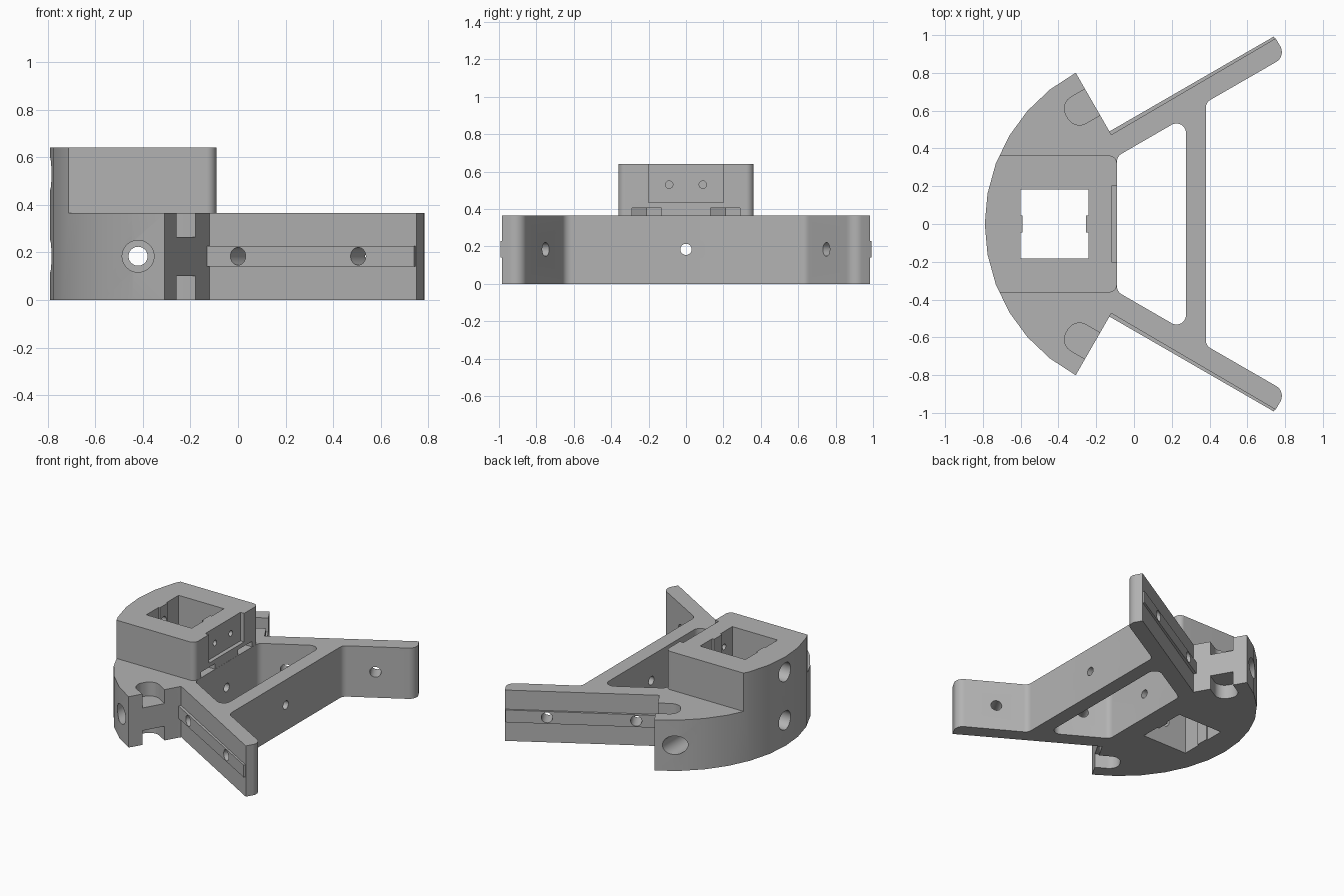
import bpy, bmesh, math
from mathutils import Vector

if "Cube" in bpy.data.objects:
    bpy.data.objects.remove(bpy.data.objects["Cube"])

grey = bpy.data.materials.new("plain grey")
grey.diffuse_color = (0.45, 0.45, 0.45, 1)
grey.use_nodes = True
grey.node_tree.nodes["Principled BSDF"].inputs["Base Color"].default_value = grey.diffuse_color


def rounded(points, steps=8):
    """Polygon from (x, y, radius) corners, each filleted."""
    out = []
    for i, (x, y, r) in enumerate(points):
        p = Vector((x, y))
        if r == 0:
            out.append(p)
            continue
        u = (Vector(points[i - 1][:2]) - p).normalized()
        v = (Vector(points[(i + 1) % len(points)][:2]) - p).normalized()
        half = u.angle(v) / 2
        c = p + (u + v).normalized() * r / math.sin(half)
        a = p + u * r / math.tan(half) - c
        b = p + v * r / math.tan(half) - c
        for k in range(steps + 1):
            out.append(c + a.lerp(b, k / steps).normalized() * r)
    return out


def finish(name, bm):
    bmesh.ops.recalc_face_normals(bm, faces=bm.faces)
    me = bpy.data.meshes.new(name)
    bm.to_mesh(me)
    bm.free()
    me.materials.append(grey)
    ob = bpy.data.objects.new(name, me)
    bpy.context.collection.objects.link(ob)
    return ob


def prism(name, pts, z0, z1):
    bm = bmesh.new()
    f = bm.faces.new([bm.verts.new((p[0], p[1], z0)) for p in pts])
    r = bmesh.ops.extrude_face_region(bm, geom=[f])
    for v in r["geom"]:
        if isinstance(v, bmesh.types.BMVert):
            v.co.z = z1
    return finish(name, bm)


def rod(name, p, q, r):
    p, q = Vector(p), Vector(q)
    bm = bmesh.new()
    bmesh.ops.create_cone(bm, cap_ends=True, segments=32, radius1=r, radius2=r, depth=(q - p).length)
    ob = finish(name, bm)
    ob.data.transform((q - p).to_track_quat('Z', 'Y').to_matrix().to_4x4())
    ob.location = (p + q) / 2
    return ob


def combine(body, tool, op='DIFFERENCE'):
    """Apply a boolean and discard the helper."""
    tool.hide_render = True
    bpy.context.view_layer.update()
    m = body.modifiers.new("bool", 'BOOLEAN')
    m.operation, m.object, m.solver = op, tool, 'EXACT'
    bpy.context.view_layer.objects.active = body
    bpy.ops.object.modifier_apply(modifier=m.name)
    bpy.data.objects.remove(tool)


def box(name, x0, x1, y0, y1, z0, z1):
    return prism(name, [(x0, y0), (x1, y0), (x1, y1), (x0, y1)], z0, z1)


# Plan outline: filleted arm, notch, curved head, mirrored in y
half = [(.38, .643, .05), (.805, .888, .06), (.75, .983, 0), (-.12, .473, 0), (-.13, .49, 0)]
for k in range(7):
    a = math.radians(180 - 62 + k * 62 / 6)
    half.append((.117 + .907 * math.cos(a), .907 * math.sin(a), 0))
outline = half + [(x, -y, r) for x, y, r in reversed(half[:-1])]
body = prism("bracket_body", rounded(outline), 0, .64)

# Window between the arms, then lower everything except the raised block
combine(body, prism("window_cut", rounded([
    (.275, .569, .05), (-.09, .358, .05), (-.09, -.358, .05), (.275, -.569, .05)]), -.1, .8))
combine(body, prism("step_cut", rounded([
    (1.2, 1.2, 0), (-1.2, 1.2, 0), (-1.2, .362, 0), (-.091, .362, .04),
    (-.091, -.362, .04), (-1.2, -.362, 0), (-1.2, -1.2, 0), (1.2, -1.2, 0)]), .365, .8))

# Square pocket with two guide ribs
combine(body, prism("pocket_cut", [
    (-.6, -.183), (-.24, -.183), (-.24, -.045), (-.255, -.045), (-.255, .045), (-.24, .045),
    (-.24, .183), (-.6, .183), (-.6, .045), (-.59, .045), (-.59, -.045), (-.6, -.045)], -.1, .8))

# Recess and its two small holes on the block face
combine(body, box("recess_cut", -.12, 0, -.2, .2, .435, .8))

for s in (1, -1):
    along = Vector((.866, .5 * s))     # along the arm
    inward = Vector((.5, -.866 * s))   # into the arm
    start = Vector((-.13, .49 * s))

    # Tongue on the outer arm face
    a, b = start - along * .03, start + along * 1.004
    combine(body, prism("tongue", [a, b, b + inward * .05, a + inward * .05], .14, .228), 'UNION')

    # Arm holes
    for x in (0, .505):
        p = start + along * ((x + .13) / .866)
        p, q = p - inward * .05, p + inward * .2
        combine(body, rod("arm_hole", (*p, .184), (*q, .184), .037))

    # Round-ended slots in the head end face, top and bottom
    mid = Vector((-.22, .645 * s))
    corners = [(.05, .08, 0), (-.155, .08, .07), (-.155, -.08, .07), (.05, -.08, 0)]
    pts = []
    for d, w, r in corners:
        p = mid + along * d + inward * w
        pts.append((p.x, p.y, r))
    for z0, z1 in ((-.05, .102), (.265, .5)):
        combine(body, prism("end_slot", rounded(pts), z0, z1))

    # Pointed nut slots under the block, small holes above
    combine(body, prism("nut_slot", [(-.05, .13 * s), (-.05, .29 * s), (-.17, .29 * s),
                                     (-.215, .21 * s), (-.17, .13 * s)], .365, .405))
    combine(body, rod("small_hole", (-.3, .09 * s, .53), (0, .09 * s, .53), .02))

    # Side bolt hole with counterbore
    combine(body, rod("side_hole", (-.42, .1 * s, .184), (-.42, 1.1 * s, .184), .04))
    combine(body, rod("side_bore", (-.42, .45 * s, .184), (-.42, 1.1 * s, .184), .067))

# Bolt holes along x with counterbores on the curved side
combine(body, rod("long_hole", (-1, 0, .184), (1, 0, .184), .03))
combine(body, rod("upper_hole", (-1, 0, .53), (-.45, 0, .53), .03))
for z in (.184, .53):
    combine(body, rod("back_bore", (-1, 0, z), (-.7, 0, z), .067))

bpy.ops.object.select_all(action='DESELECT')
body.select_set(True)
bpy.context.view_layer.objects.active = body
bpy.ops.object.shade_smooth_by_angle(angle=math.radians(25))
